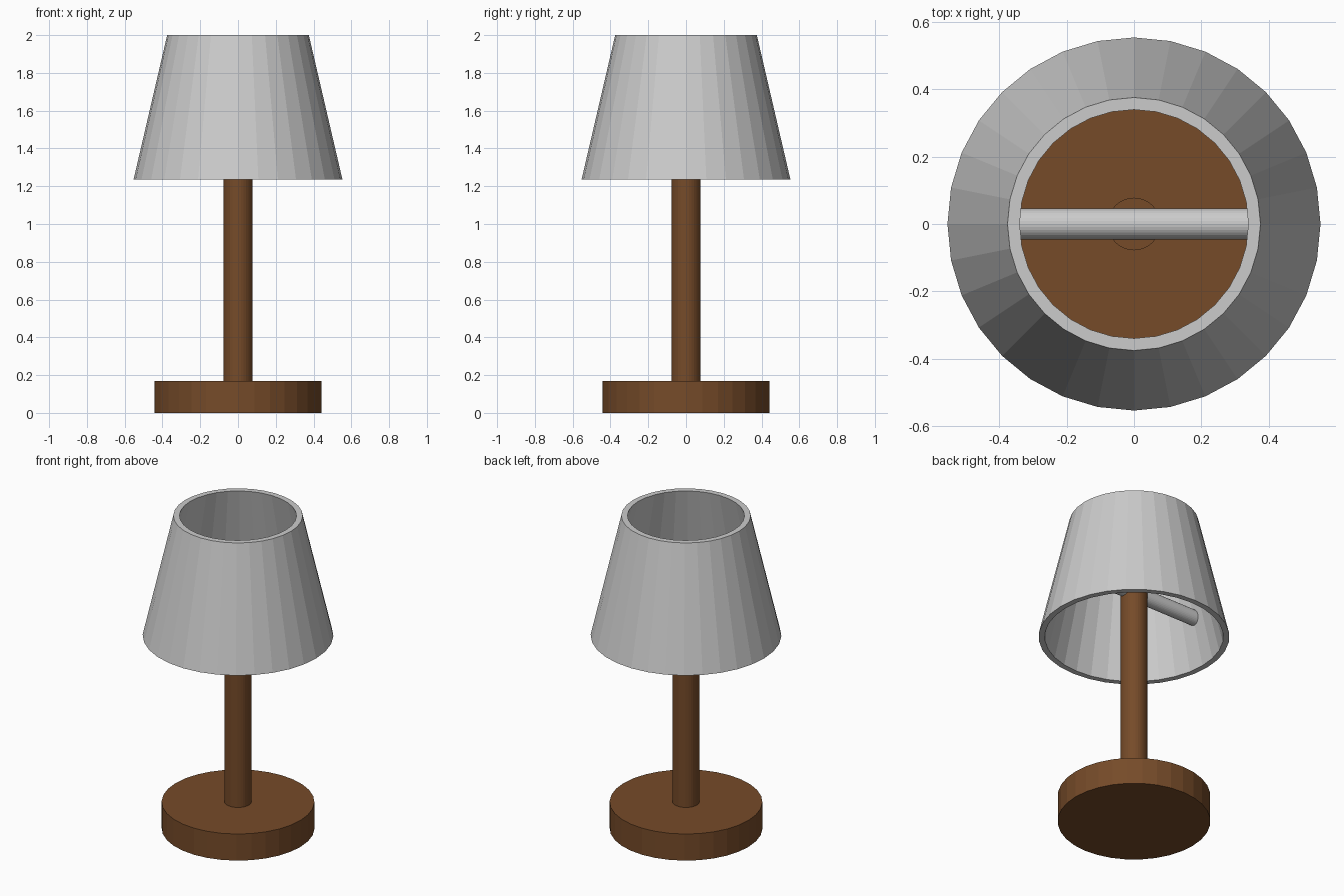
import bpy
import bmesh
from math import pi, sin, cos

if "Cube" in bpy.data.objects:
    bpy.data.objects.remove(bpy.data.objects["Cube"])

SIDES = 32

wood = bpy.data.materials.new("brown_wood")
wood.diffuse_color = (0.18, 0.07, 0.022, 1)
wood.use_nodes = True
wood.node_tree.nodes["Principled BSDF"].inputs["Base Color"].default_value = wood.diffuse_color


def cylinder(name, radius, depth, location, rotation=(0, 0, 0), material=None):
    bpy.ops.mesh.primitive_cylinder_add(vertices=SIDES, radius=radius, depth=depth,
                                        location=location, rotation=rotation)
    obj = bpy.context.object
    obj.name = name
    if material:
        obj.data.materials.append(material)
    return obj


def lathe_ring(name, profile):
    """Spin a closed (radius, z) profile around the z axis with flat faces."""
    bm = bmesh.new()
    rings = []
    for i in range(SIDES):
        a = 2 * pi * i / SIDES
        rings.append([bm.verts.new((r * cos(a), r * sin(a), z)) for r, z in profile])
    n = len(profile)
    for i in range(SIDES):
        a, b = rings[i], rings[(i + 1) % SIDES]
        for j in range(n):
            k = (j + 1) % n
            bm.faces.new((a[j], b[j], b[k], a[k]))
    bmesh.ops.recalc_face_normals(bm, faces=bm.faces)
    mesh = bpy.data.meshes.new(name)
    bm.to_mesh(mesh)
    bm.free()
    obj = bpy.data.objects.new(name, mesh)
    bpy.context.collection.objects.link(obj)
    return obj


# Wooden foot and stem
cylinder("base", 0.443, 0.17, (0, 0, 0.085), material=wood)
cylinder("pole", 0.078, 1.37, (0, 0, 0.845), material=wood)

# Rod across the shade, resting on the pole
cylinder("shade_support_bar", 0.046, 0.92, (0, 0, 1.53), (0, pi / 2, 0))

# Hollow tapered shade, open at both ends
lathe_ring("lamp_shade", [(0.553, 1.235), (0.375, 2.0), (0.339, 2.0), (0.518, 1.235)])
